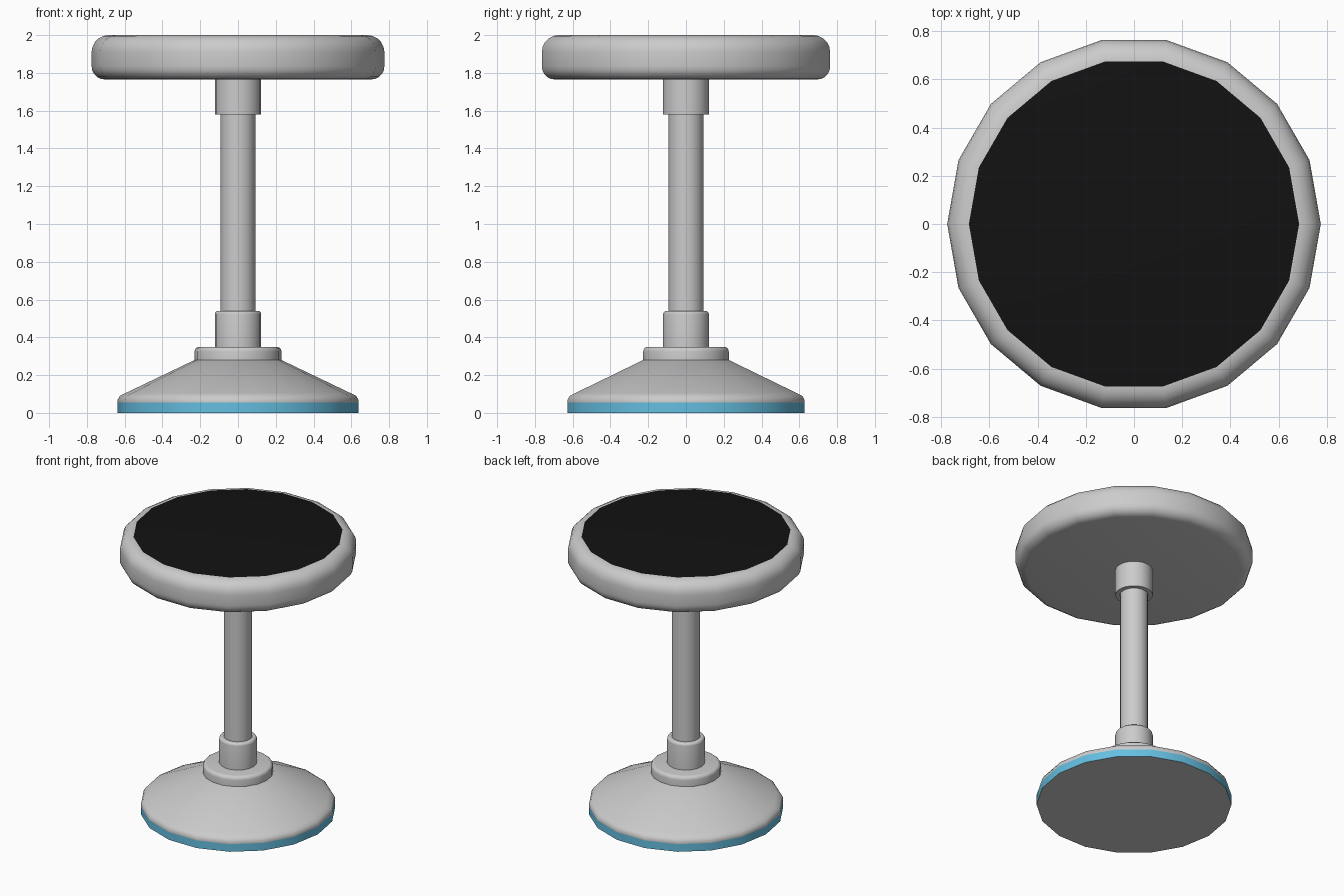
import bpy
from math import pi, cos, sin, radians

if "Cube" in bpy.data.objects:
    bpy.data.objects.remove(bpy.data.objects["Cube"])

SIDES = 18


def material(name, color):
    m = bpy.data.materials.new(name)
    m.diffuse_color = color
    m.use_nodes = True
    m.node_tree.nodes["Principled BSDF"].inputs["Base Color"].default_value = m.diffuse_color
    return m


grey = material("grey", (0.8, 0.8, 0.8, 1))
blue = material("blue", (0.13, 0.52, 0.75, 1))
black = material("black", (0.006, 0.006, 0.006, 1))


def arc(r, z, rad, start, end, steps=5):
    """Rounded corner points around (r, z), angles in degrees."""
    angles = [radians(start + (end - start) * i / steps) for i in range(steps + 1)]
    return [(r + rad * cos(a), z + rad * sin(a)) for a in angles]


def lathe(name, profile, accent=None, accent_band=None, accent_top=False):
    """Capped solid of revolution; profile runs from bottom to top."""
    verts = [(r * cos(2 * pi * j / SIDES), r * sin(2 * pi * j / SIDES), z)
             for r, z in profile for j in range(SIDES)]
    faces, mats = [], []
    for i in range(len(profile) - 1):
        for j in range(SIDES):
            a, k = i * SIDES, (j + 1) % SIDES
            faces.append((a + j, a + k, a + SIDES + k, a + SIDES + j))
            mats.append(int(i == accent_band))
    last = (len(profile) - 1) * SIDES
    faces += [tuple(reversed(range(SIDES))), tuple(range(last, last + SIDES))]
    mats += [0, int(accent_top)]

    mesh = bpy.data.meshes.new(name)
    mesh.from_pydata(verts, [], faces)
    if accent:
        mesh.materials.append(grey)
        mesh.materials.append(accent)
        mesh.polygons.foreach_set("material_index", mats)
    mesh.shade_smooth()
    mesh.set_sharp_from_angle(angle=radians(35))
    obj = bpy.data.objects.new(name, mesh)
    bpy.context.collection.objects.link(obj)
    return obj


# Conical foot with a blue band round the rim
lathe("base", [(0.637, 0), (0.637, 0.055), (0.637, 0.07), (0.625, 0.09),
               (0.595, 0.105), (0.23, 0.28)], blue, accent_band=0)

# Stepped collars above the foot
lathe("base_collar", [(0.23, 0.28)] + arc(0.205, 0.325, 0.025, 0, 90, 4))
lathe("lower_sleeve", [(0.123, 0.35)] + arc(0.105, 0.522, 0.018, 0, 90, 4))

# Column and the sleeve under the seat
lathe("column", [(0.093, 0.54), (0.093, 1.58)])
lathe("upper_sleeve", [(0.123, 1.58), (0.123, 1.765)])

# Rounded seat with a black top panel
lathe("seat", arc(0.705, 1.835, 0.07, -90, 0) + arc(0.685, 1.91, 0.09, 0, 90),
      black, accent_top=True)
